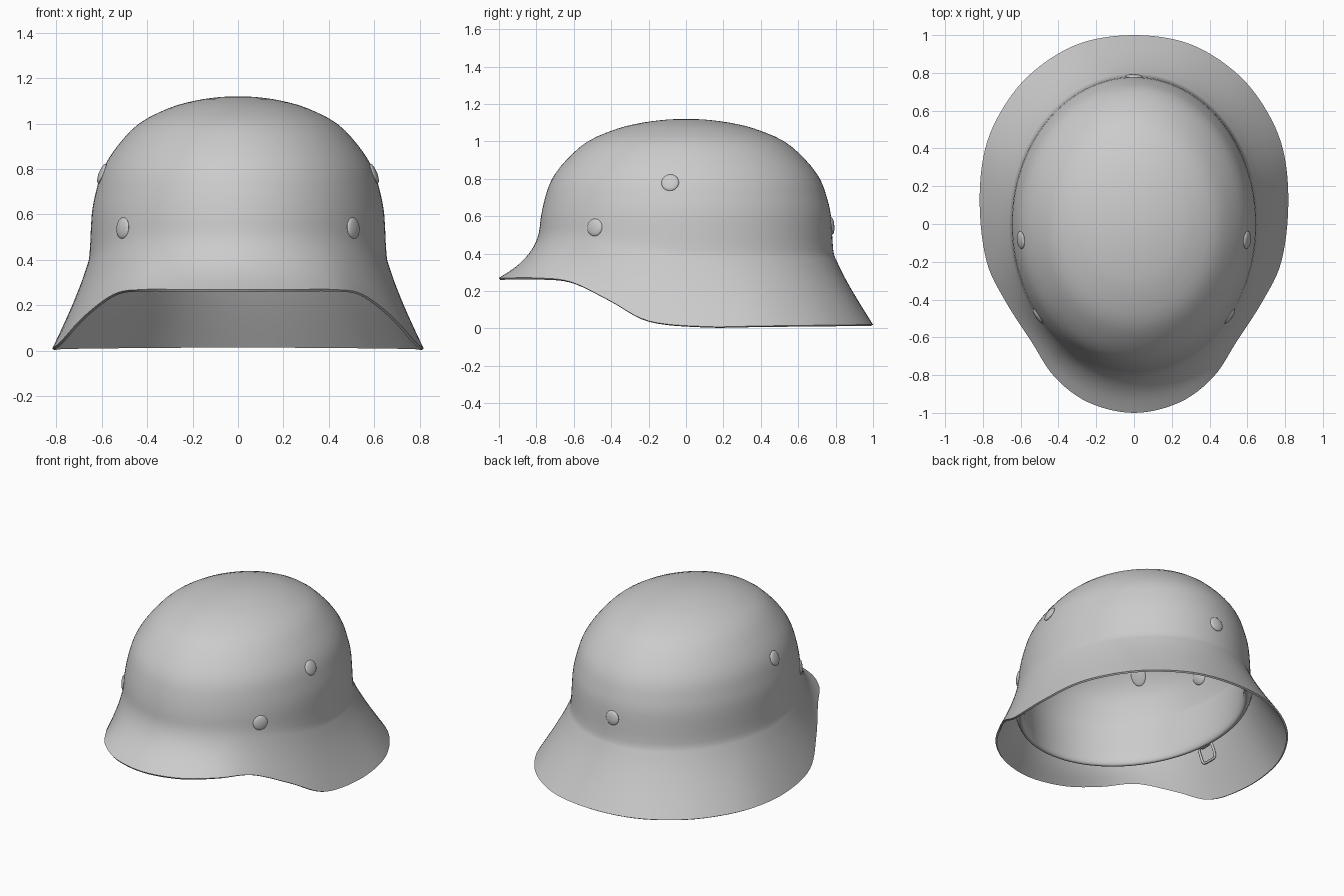
import bpy, bmesh, math
from mathutils import Vector, Matrix
from mathutils.bvhtree import BVHTree

cube = bpy.data.objects.get("Cube")
if cube:
    bpy.data.objects.remove(cube, do_unlink=True)

steel = bpy.data.materials.new("plain_grey_steel")
steel.use_nodes = True
steel.diffuse_color = (0.6, 0.6, 0.6, 1)
steel.node_tree.nodes["Principled BSDF"].inputs["Base Color"].default_value = (0.6, 0.6, 0.6, 1)


def spline(points, steps, closed=False):
    """Smooth curve through the points."""
    n = len(points)
    out = []
    for i in range(n if closed else n - 1):
        if closed:
            a, b, c, d = (points[(i + k) % n] for k in (-1, 0, 1, 2))
        else:
            a, b, c, d = (points[min(max(i + k, 0), n - 1)] for k in (-1, 0, 1, 2))
        for s in range(steps):
            t = s / steps
            out.append(b + (c - a) * (t / 2) + (a * 2 - b * 5 + c * 4 - d) * (t * t / 2)
                       + (b * 3 - a - c * 3 + d) * (t ** 3 / 2))
    if not closed:
        out.append(points[-1])
    return out


def finish(name, bm, thickness=0):
    """Turn a bmesh into a named, smooth, grey object."""
    mesh = bpy.data.meshes.new(name)
    bm.to_mesh(mesh)
    bm.free()
    mesh.materials.append(steel)
    ob = bpy.data.objects.new(name, mesh)
    bpy.context.collection.objects.link(ob)
    bpy.ops.object.select_all(action='DESELECT')
    ob.select_set(True)
    bpy.context.view_layer.objects.active = ob
    if thickness:
        mod = ob.modifiers.new("thickness", 'SOLIDIFY')
        mod.thickness = thickness
        mod.offset = -1
        bpy.ops.object.modifier_apply(modifier=mod.name)
    bpy.ops.object.shade_smooth_by_angle(angle=math.radians(45))
    return ob


def sweep(bm, columns):
    """Join neighbouring columns of points into a closed band of quads."""
    grid = [[bm.verts.new(p) for p in col] for col in columns]
    for i, col in enumerate(grid):
        nxt = grid[(i + 1) % len(grid)]
        for j in range(len(col) - 1):
            bm.faces.new((col[j], col[j + 1], nxt[j + 1], nxt[j]))


RX, RY = 0.66, 0.795

# Brim edge from front to back on one side, then mirrored
half = [Vector(p) for p in (
    (0, -1, .27), (.24, -.945, .27), (.42, -.81, .27), (.545, -.62, .25),
    (.68, -.41, .15), (.78, -.2, .04), (.817, .1, .01), (.79, .39, .013),
    (.69, .62, .016), (.53, .81, .018), (.29, .955, .02), (0, 1, .02))]
brim = spline(half + [Vector((-p.x, p.y, p.z)) for p in half[-2:0:-1]], 6, True)

# Crown profile as (width scale, height)
crown = ((0, 1.12), (.13, 1.116), (.29, 1.1), (.46, 1.068), (.66, 1.0),
         (.805, .9), (.9, .8), (.947, .7), (.975, .6))

# Shell: crown curving into the flared brim
columns = []
for edge in brim:
    a = math.atan2(edge.x / .82, -edge.y)
    around = Vector((RX * math.sin(a), -RY * math.cos(a), 0))
    front = min(max((.1 - edge.y) / .9, 0), 1)
    front = front * front * (3 - 2 * front)
    top = around * .99 + Vector((0, 0, .42 + .09 * front))
    crease = around * (1.008 + .022 * front) + Vector((0, 0, .33 + .04 * front))
    col = [around * s + Vector((0, 0, z)) for s, z in crown]
    for k in range(5):
        t = k / 4
        col.append(top * (1 - t) ** 2 + crease * (2 * t * (1 - t)) + edge * t * t)
    columns.append(spline(col, 3))
bm = bmesh.new()
sweep(bm, columns)
bmesh.ops.remove_doubles(bm, verts=bm.verts, dist=.0001)
bmesh.ops.recalc_face_normals(bm, faces=bm.faces)
if max(bm.faces, key=lambda f: f.calc_center_median().z).normal.z < 0:
    bmesh.ops.reverse_faces(bm, faces=bm.faces)
surface = BVHTree.FromBMesh(bm)
finish("shell", bm, .012)

# Liner band: a rolled lip that blends up into the inner wall
lip = spline([Vector(p) for p in ((0, 0, .35), (.015, 0, .315), (.04, 0, .31),
                                  (.052, 0, .35), (.045, 0, .45), (.03, 0, .63))], 4)
band = []
for i in range(96):
    a = math.tau * i / 96
    band.append([((RX - p.x) * math.sin(a), -(RY - p.x) * math.cos(a), p.z) for p in lip])
bm = bmesh.new()
sweep(bm, band)
bmesh.ops.recalc_face_normals(bm, faces=bm.faces)
finish("liner_band", bm)


def stud(name, near, depth=0.0, size=(.047, .047, .014)):
    """Low domed button lying on the shell, facing along its normal."""
    spot, normal, _, _ = surface.find_nearest(Vector(near))
    turn = normal.to_track_quat('Z', 'Y').to_matrix().to_4x4()
    bm = bmesh.new()
    bmesh.ops.create_uvsphere(bm, u_segments=24, v_segments=12, radius=1)
    bm.transform(Matrix.Translation(spot - normal * depth) @ turn
                 @ Matrix.Diagonal((*size, 1)))
    finish(name, bm)


# Rivets, vents and their inner ends
stud("back_rivet", (0, .8, .55))
for side, s in (("left", 1), ("right", -1)):
    stud(side + "_front_rivet", (.51 * s, -.49, .54))
    stud(side + "_vent", (.6 * s, -.085, .78))
    stud(side + "_vent_inner_ring", (.6 * s, -.085, .78), .014)
    stud(side + "_inner_tab", (.38 * s, -.42, .86), .016, (.045, .07, .008))

    # Strap loop hanging under the liner lip
    data = bpy.data.curves.new(side + "_strap_loop", 'CURVE')
    data.dimensions = '3D'
    data.bevel_depth = .008
    data.bevel_resolution = 2
    ring = data.splines.new('POLY')
    path = []
    for k in range(24):
        a = math.tau * k / 24
        c, n = math.cos(a), math.sin(a)
        u = math.copysign(abs(c) ** .4, c) * .06
        v = math.copysign(abs(n) ** .4, n) * .05
        path.append((s * (.655 - .4 * v), -.09 + u, .275 + v))
    ring.points.add(len(path) - 1)
    for point, co in zip(ring.points, path):
        point.co = (*co, 1)
    ring.use_cyclic_u = True
    data.materials.append(steel)
    loop = bpy.data.objects.new(side + "_strap_loop", data)
    bpy.context.collection.objects.link(loop)

    # Small clip that holds the loop
    bm = bmesh.new()
    bmesh.ops.create_cube(bm, size=1)
    bm.transform(Matrix.Translation((.635 * s, -.09, .325)) @ Matrix.Diagonal((.03, .07, .04, 1)))
    bmesh.ops.bevel(bm, geom=bm.edges[:], offset=.006, segments=2, affect='EDGES')
    finish(side + "_strap_clip", bm)
